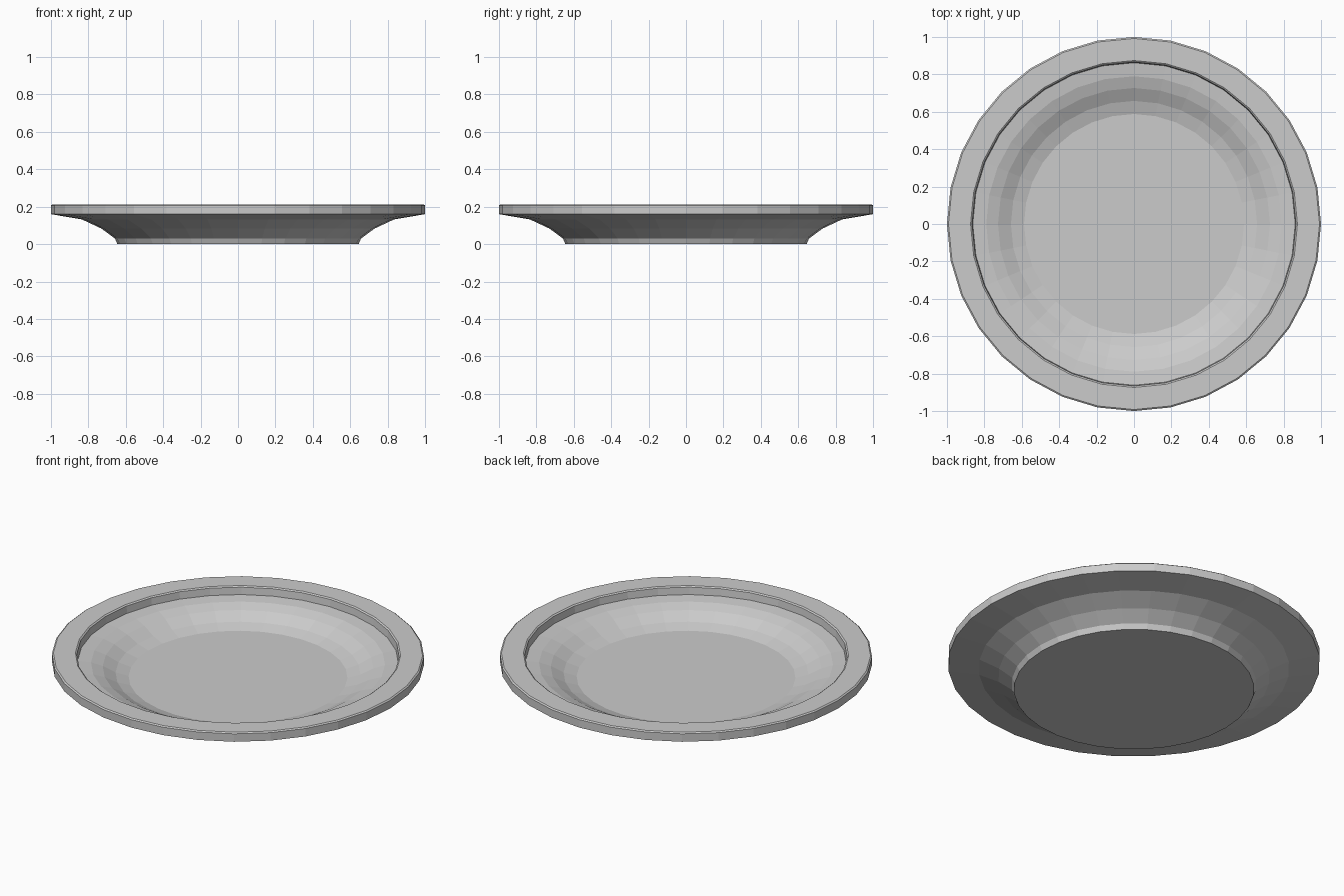
import bpy
import bmesh
from math import cos, sin, tau

SIDES = 32

default_cube = bpy.data.objects.get("Cube")
if default_cube:
    bpy.data.objects.remove(default_cube, do_unlink=True)

# Single plain colour
grey = bpy.data.materials.new("light_grey")
grey.use_nodes = True
colour = (0.6, 0.6, 0.6, 1.0)
grey.diffuse_color = colour
grey.node_tree.nodes["Principled BSDF"].inputs["Base Color"].default_value = colour

# Cross-section (radius, height): underside, rim, then the hollow
profile = [
    (0.645, 0.0), (0.658, 0.03), (0.73, 0.083), (0.835, 0.132), (1.0, 0.16),
    (1.0, 0.207), (0.992, 0.213), (0.874, 0.213), (0.866, 0.207),
    (0.862, 0.165), (0.79, 0.157), (0.727, 0.136), (0.658, 0.099), (0.588, 0.078),
]


def lathe(name, section, material):
    """Spin a section around z and close both ends with flat discs."""
    bm = bmesh.new()
    rings = [[bm.verts.new((r * cos(tau * i / SIDES), r * sin(tau * i / SIDES), z))
              for i in range(SIDES)] for r, z in section]
    for low, high in zip(rings, rings[1:]):
        for i in range(SIDES):
            j = (i + 1) % SIDES
            bm.faces.new((low[i], low[j], high[j], high[i]))
    bm.faces.new(rings[0][::-1])
    bm.faces.new(rings[-1])
    mesh = bpy.data.meshes.new(name)
    bm.to_mesh(mesh)
    bm.free()
    mesh.materials.append(material)
    obj = bpy.data.objects.new(name, mesh)
    bpy.context.collection.objects.link(obj)
    return obj


# Shallow plate with a raised rim
lathe("plate", profile, grey)
